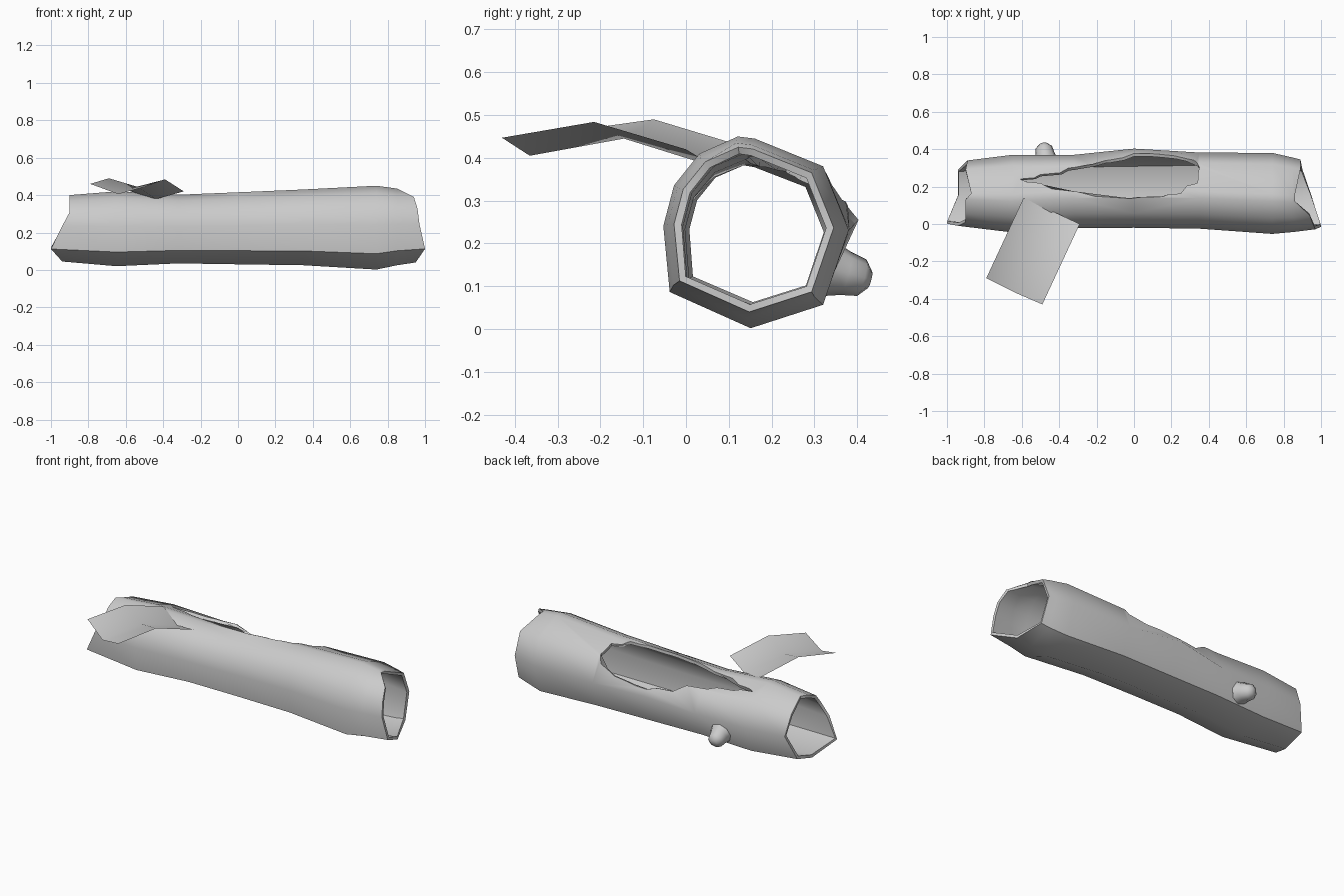
import bpy, bmesh
from math import radians, cos, sin
from mathutils import Vector

if "Cube" in bpy.data.objects:
    bpy.data.objects.remove(bpy.data.objects["Cube"])

def make(name, verts, faces):
    me = bpy.data.meshes.new(name)
    me.from_pydata(verts, [], faces)
    bm = bmesh.new()
    bm.from_mesh(me)
    bmesh.ops.recalc_face_normals(bm, faces=bm.faces)
    bm.to_mesh(me)
    bm.free()
    ob = bpy.data.objects.new(name, me)
    bpy.context.collection.objects.link(ob)
    return ob

def loft(rings, caps=False):
    n = len(rings[0])
    verts = [v for r in rings for v in r]
    faces = [(i*n+j, i*n+(j+1) % n, (i+1)*n+(j+1) % n, (i+1)*n+j)
             for i in range(len(rings)-1) for j in range(n)]
    if caps:
        faces += [tuple(range(n))[::-1], tuple(range(len(verts)-n, len(verts)))]
    return verts, faces

def smooth(ob, angle=40):
    bpy.ops.object.select_all(action='DESELECT')
    ob.select_set(True)
    bpy.context.view_layer.objects.active = ob
    bpy.ops.object.shade_smooth_by_angle(angle=radians(angle))

# Log cross-section (y, z) at its widest, with ragged end x per vertex
section = [(.15, .0), (.32, .055), (.38, .23), (.32, .38), (.16, .445),
           (.12, .45), (.03, .41), (-.03, .335), (-.055, .24), (-.04, .085)]
left_x = [-.94, -.94, -.89, -.90, -.87, -.90, -.90, -.90, -.94, -1.0]
right_x = [.95, .90, .89, .89, .86, .86, .94, .96, .97, 1.0]

# Stations: x (or ragged list), ymin, ymax, zmin, zmax
stations = [(left_x, -.01, .34, .045, .40), (-.65, -.045, .37, .02, .42),
            (-.32, -.022, .37, .035, .402), (0, -.02, .375, .03, .415),
            (.35, -.025, .382, .025, .43), (.74, -.053, .38, .002, .45),
            (.85, -.043, .355, .025, .435), (right_x, -.028, .345, .04, .425)]
rings = []
for x, y0, y1, z0, z1 in stations:
    ring = []
    for j, (y, z) in enumerate(section):
        ring.append(Vector((x[j] if isinstance(x, list) else x,
                            y0 + (y+.055)/.435*(y1-y0), z0 + z/.45*(z1-z0))))
    rings.append(ring)
rings[3][2] = Vector((0, .403, .255))   # swollen lip below the hole

log = make("log", *loft(rings))
sol = log.modifiers.new("bark_thickness", 'SOLIDIFY')
sol.thickness = .018
sol.offset = -1 

# Knot hole: outline in (x, angle around the log), cut as a wedge
hole = [(-.61, 64), (-.5, 71), (-.3, 87), (-.02, 98), (.15, 95), (.25, 90), (.34, 73),
        (.35, 47), (.28, 28), (.13, 19), (0, 16), (-.15, 23), (-.35, 43), (-.5, 55)]
wedge = [[Vector((x, .163 + r*cos(radians(a)), .225 + r*sin(radians(a))))
          for x, a in hole] for r in (.08, .4)]
cutter = make("hole_cutter", *loft(wedge, True))
cutter.hide_render = True
cut = log.modifiers.new("hole", 'BOOLEAN')
cut.operation = 'DIFFERENCE'
cut.solver = 'EXACT'
cut.object = cutter
dg = bpy.context.evaluated_depsgraph_get()
mesh = bpy.data.meshes.new_from_object(log.evaluated_get(dg))
log.modifiers.clear()
log.data = mesh
bpy.data.objects.remove(cutter)
smooth(log, 50)

# Broken branch stub on the back
base, tip = Vector((-.47, .335, .14)), Vector((-.485, .43, .115))
axis = (tip-base).normalized()
u = axis.cross(Vector((0, 0, 1))).normalized()
v = axis.cross(u)
stub_rings = [[base.lerp(tip, t) + r*(cos(k*radians(45))*u + sin(k*radians(45))*v)
               for k in range(8)]
              for t, r in ((0, .065), (.4, .052), (.8, .044), (1.0, .02))]
smooth(make("branch_stub", *loft(stub_rings, True)), 60)

# Folded leaf card resting on the log
leaf = [(-.59, .14, .425), (-.44, .07, .378), (-.29, 0, .42),
        (-.69, -.075, .49), (-.54, -.145, .445), (-.39, -.215, .484),
        (-.79, -.29, .46), (-.64, -.365, .405), (-.49, -.43, .447)]
quads = [(i, i+1, i+4, i+3) for i in (0, 1, 3, 4)]
smooth(make("leaf", leaf, quads), 50)
